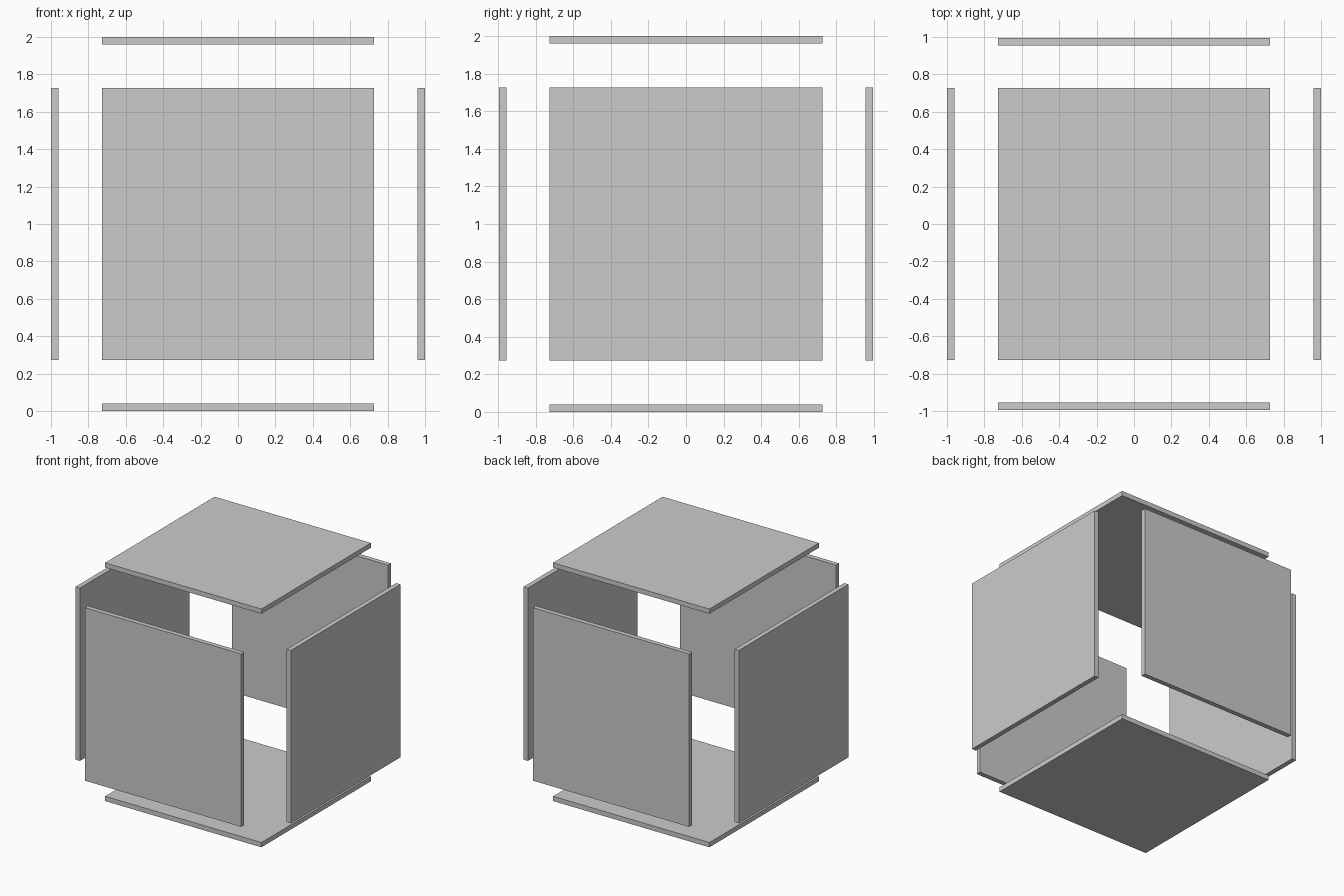
import bpy
from mathutils import Vector

if "Cube" in bpy.data.objects:
    bpy.data.objects.remove(bpy.data.objects["Cube"])

SIDE = 1.452     # panel edge length
THICK = 0.04     # panel thickness
CENTRE = Vector((0, 0, 1.0))
REACH = (1.0, 0.995, 1.0)   # outer face distance along x, y, z


def panel(name, axis, sign):
    """Square slab facing along one axis, floating off the cube centre."""
    offset = Vector((0, 0, 0))
    offset[axis] = sign * (REACH[axis] - THICK / 2)
    size = [SIDE] * 3
    size[axis] = THICK
    bpy.ops.mesh.primitive_cube_add(size=1, location=CENTRE + offset)
    obj = bpy.context.object
    obj.name = name
    obj.scale = size
    bpy.ops.object.transform_apply(location=False, rotation=False, scale=True)


# Six separated faces of an exploded cube
names = (("left_panel", "right_panel"),
         ("front_panel", "back_panel"),
         ("bottom_panel", "top_panel"))
for axis, pair in enumerate(names):
    for name, sign in zip(pair, (-1, 1)):
        panel(name, axis, sign)
